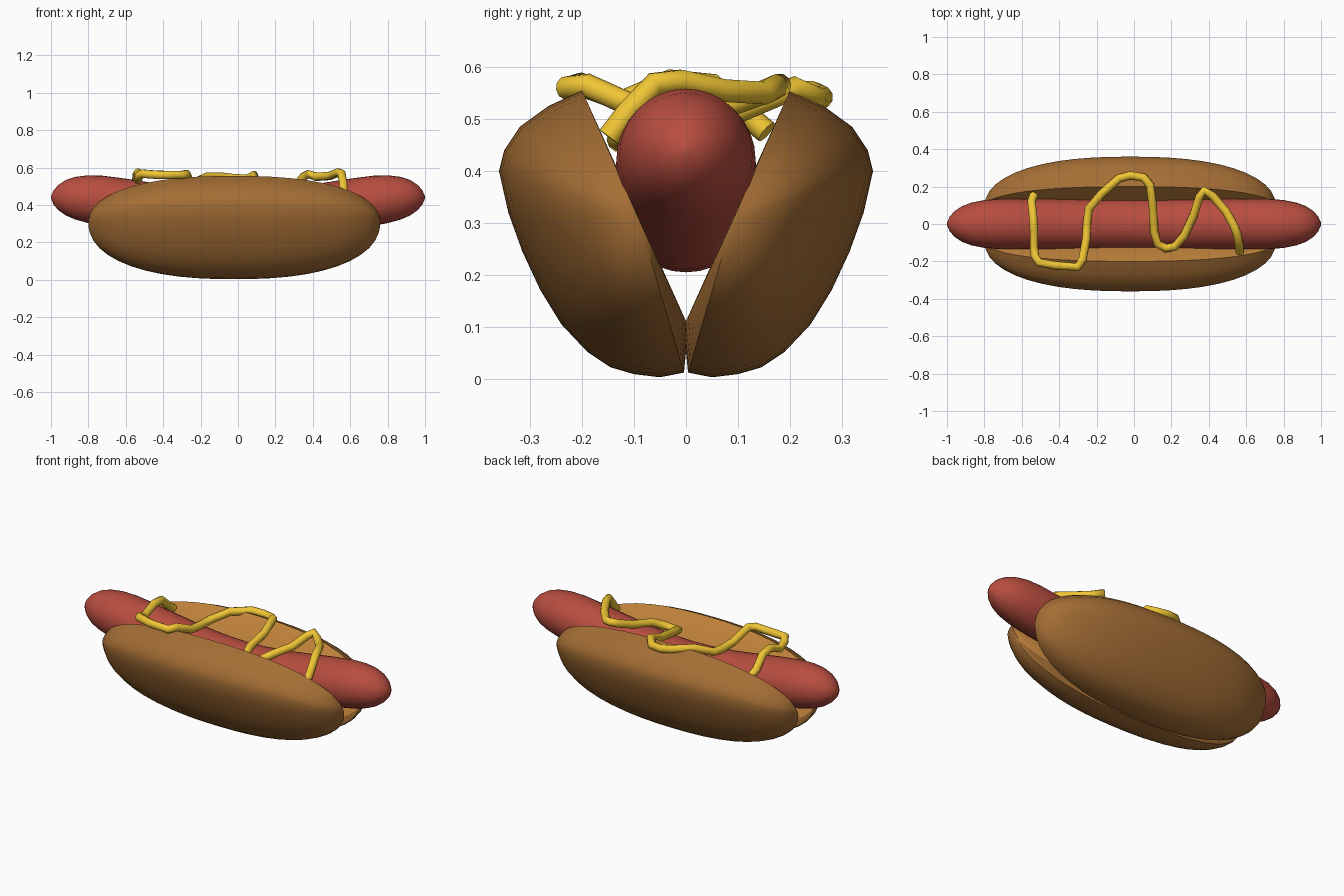
import bpy, bmesh
from math import sin, cos, pi

if "Cube" in bpy.data.objects:
    bpy.data.objects.remove(bpy.data.objects["Cube"])


def material(name, rgb):
    m = bpy.data.materials.new(name)
    m.diffuse_color = (*rgb, 1)
    m.use_nodes = True
    m.node_tree.nodes["Principled BSDF"].inputs["Base Color"].default_value = m.diffuse_color
    return m


CRUST = material("crust", (0.37, 0.155, 0.035))
CRUMB = material("crumb", (0.66, 0.28, 0.055))
MEAT = material("meat", (0.48, 0.075, 0.05))
MUSTARD = material("mustard_yellow", (0.87, 0.56, 0.035))


def loft(name, rings, mats, second_mat_edge=None):
    """Skin a list of closed rings and cap both ends."""
    bm = bmesh.new()
    loops = [[bm.verts.new(p) for p in ring] for ring in rings]
    n = len(loops[0])
    for a, b in zip(loops, loops[1:]):
        for i in range(n):
            j = (i + 1) % n
            f = bm.faces.new((a[i], a[j], b[j], b[i]))
            if i == second_mat_edge:
                f.material_index = 1
    bm.faces.new(loops[0])
    bm.faces.new(loops[-1])
    bmesh.ops.recalc_face_normals(bm, faces=bm.faces[:])
    mesh = bpy.data.meshes.new(name)
    bm.to_mesh(mesh)
    bm.free()
    for m in mats:
        mesh.materials.append(m)
    ob = bpy.data.objects.new(name, mesh)
    bpy.context.collection.objects.link(ob)
    bpy.ops.object.select_all(action='DESELECT')
    ob.select_set(True)
    bpy.context.view_layer.objects.active = ob
    bpy.ops.object.shade_smooth_by_angle(angle=0.7)
    return ob


# Sausage: round-ended tube that sags in the middle
stations = [(0.0, 0.135), (0.15, 0.135), (0.3, 0.135), (0.45, 0.135), (0.6, 0.135),
            (0.72, 0.134), (0.8, 0.128), (0.87, 0.114), (0.92, 0.095),
            (0.96, 0.068), (0.985, 0.04), (1.0, 0.006)]
stations = [(-x, r) for x, r in stations[:0:-1]] + stations
rings = []
for x, r in stations:
    zc = 0.34 + 0.1 * sin(pi / 2 * x) ** 2
    rings.append([(x, r * cos(2 * pi * k / 32), zc + r * sin(2 * pi * k / 32))
                  for k in range(32)])
loft("sausage", rings, [MEAT])

# Bun halves: section (y, z) shrinks toward a pivot on its flat cut face
section = [(0.2, 0.555), (0.265, 0.525), (0.32, 0.485), (0.35, 0.44), (0.36, 0.4),
           (0.342, 0.32), (0.315, 0.245), (0.28, 0.17), (0.24, 0.105), (0.19, 0.052),
           (0.145, 0.022), (0.1, 0.009), (0.05, 0.003), (0.004, 0.012), (-0.005, 0.1)]
PY, PZ = 0.09, 0.305
for name, side in (("bun_back", 1), ("bun_front", -1)):
    rings = []
    for k in range(25):
        u = -cos(pi * k / 24)
        s = max((1 - abs(u) ** 2.4) ** (1 / 2.2), 0.06)
        rings.append([(-0.02 + 0.78 * u, side * (PY + s * (y - PY)), PZ + s * (z - PZ))
                      for y, z in section])
    loft(name, rings, [CRUST, CRUMB], len(section) - 1)

# Mustard: squiggle draped over the sausage and bun edges
path = [(-0.535, 0.155, 0.475), (-0.548, 0.12, 0.505), (-0.54, 0.05, 0.565),
        (-0.535, -0.03, 0.573), (-0.535, -0.12, 0.535), (-0.53, -0.17, 0.555),
        (-0.51, -0.205, 0.567), (-0.42, -0.222, 0.56), (-0.3, -0.23, 0.56),
        (-0.275, -0.19, 0.565), (-0.255, -0.08, 0.515), (-0.25, 0.02, 0.51),
        (-0.24, 0.085, 0.515), (-0.17, 0.165, 0.55), (-0.08, 0.245, 0.55),
        (-0.02, 0.26, 0.542), (0.05, 0.25, 0.54), (0.085, 0.21, 0.56),
        (0.1, 0.1, 0.515), (0.108, -0.04, 0.495), (0.125, -0.105, 0.475),
        (0.17, -0.13, 0.46), (0.22, -0.12, 0.47), (0.27, -0.06, 0.5),
        (0.32, 0.05, 0.515), (0.35, 0.145, 0.55), (0.375, 0.18, 0.565),
        (0.42, 0.15, 0.55), (0.49, 0.07, 0.555), (0.535, -0.01, 0.573),
        (0.553, -0.06, 0.568), (0.563, -0.11, 0.515), (0.565, -0.148, 0.465)]
curve = bpy.data.curves.new("mustard", 'CURVE')
curve.dimensions = '3D'
curve.bevel_depth = 0.023
curve.bevel_resolution = 3
curve.use_fill_caps = True
spline = curve.splines.new('POLY')
spline.points.add(len(path) - 1)
for pt, co in zip(spline.points, path):
    pt.co = (*co, 1)
spline.use_smooth = True
curve.materials.append(MUSTARD)
bpy.context.collection.objects.link(bpy.data.objects.new("mustard", curve))
